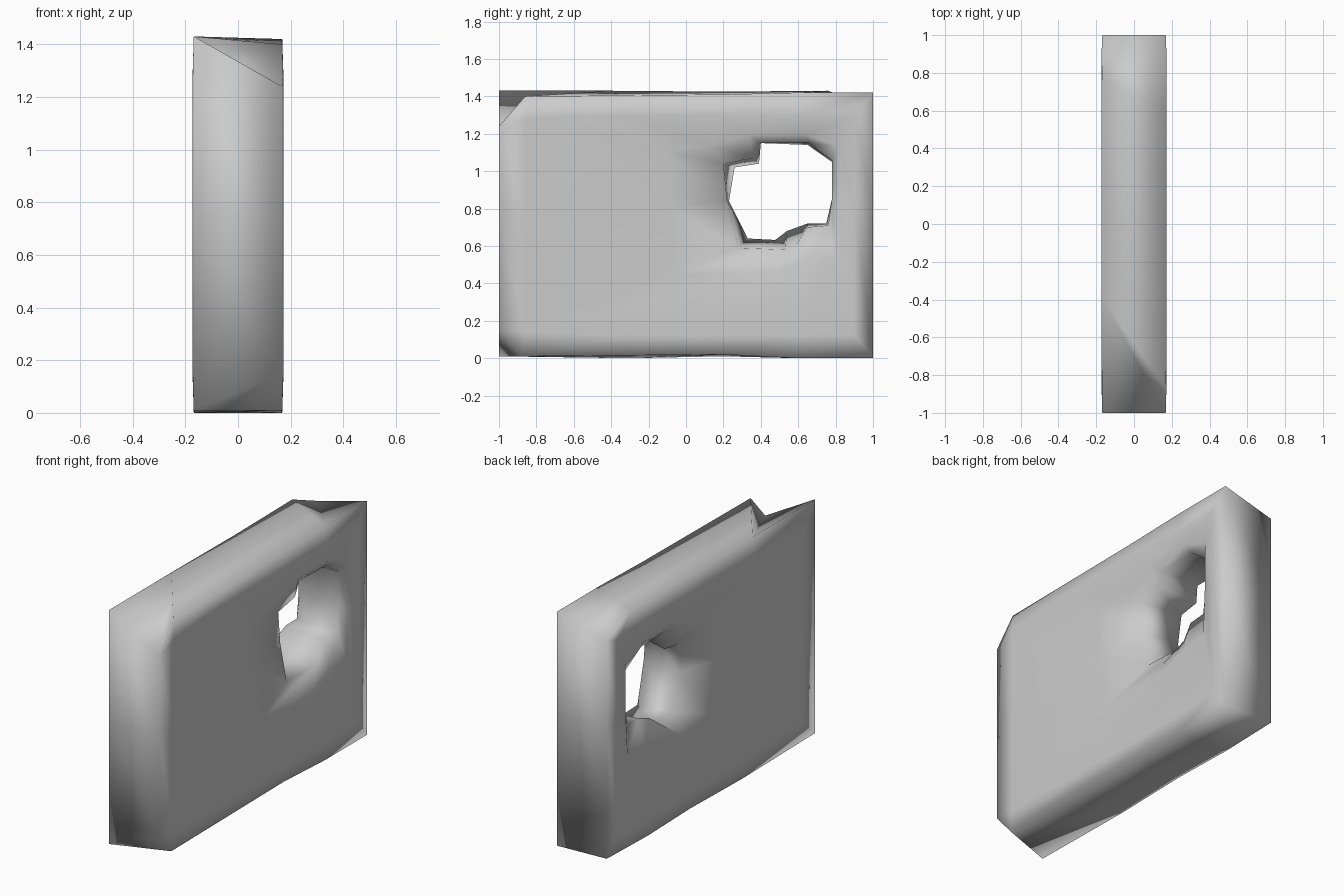
import bpy, bmesh

if "Cube" in bpy.data.objects:
    bpy.data.objects.remove(bpy.data.objects["Cube"])

# Outlines in (y, z), counter-clockwise, matching point for point
outer_right = [(1, .8), (1, 1.42), (.6, 1.42), (.2, 1.41), (-.86, 1.40), (-1, 1.24),
               (-1, .75), (-1, .15), (-.88, .01), (.2, .02), (.6, .0), (1, .0)]
outer_left = [(1, .8), (1, 1.33), (.76, 1.43), (.2, 1.425), (-.4, 1.43), (-1, 1.43),
              (-1, .75), (-1, .01), (-.3, .0), (.2, .01), (.6, .0), (1, .01)]
hole_right = [(.78, .85), (.78, 1.06), (.66, 1.15), (.40, 1.15), (.36, 1.07), (.20, 1.04),
              (.22, .84), (.28, .59), (.53, .58), (.59, .61), (.65, .70), (.76, .71)]
hole_left = [(.78, .85), (.78, 1.05), (.65, 1.14), (.40, 1.15), (.39, 1.04), (.26, 1.02),
             (.23, .84), (.33, .64), (.52, .63), (.54, .68), (.65, .72), (.75, .72)]
# Evenly spread outline used for the flat area of both faces
face = [(.9, .8), (.9, 1.3), (.6, 1.3), (.2, 1.3), (-.4, 1.3), (-.86, 1.28),
        (-.86, .75), (-.86, .14), (-.3, .12), (.2, .12), (.6, .12), (.9, .13)]
N = len(face)


def blend(a, b, t):
    return [(p[0] + (q[0] - p[0]) * t, p[1] + (q[1] - p[1]) * t) for p, q in zip(a, b)]


bm = bmesh.new()


def ring(x, points):
    return [bm.verts.new((x, y, z)) for y, z in points]


# Rings run from the outer rim into the hole on each side
def side_rings(sign, outer, hole):
    return [ring(sign * .168, outer),
            ring(sign * .172, face),
            ring(sign * .165, blend(hole, face, .3)),
            ring(sign * .13, hole)]


right = side_rings(1, outer_right, hole_right)
left = side_rings(-1, outer_left, hole_left)

# Join rings: right face -> hole wall -> left face -> outer edge
loop = right + left[::-1]
for a, b in zip(loop, loop[1:] + loop[:1]):
    for i in range(N):
        j = (i + 1) % N
        bm.faces.new((a[i], a[j], b[j], b[i]))

bmesh.ops.recalc_face_normals(bm, faces=bm.faces)
for f in bm.faces:
    f.smooth = True
mesh = bpy.data.meshes.new("slab_with_hole")
bm.to_mesh(mesh)
bm.free()
slab = bpy.data.objects.new("slab_with_hole", mesh)
bpy.context.collection.objects.link(slab)
